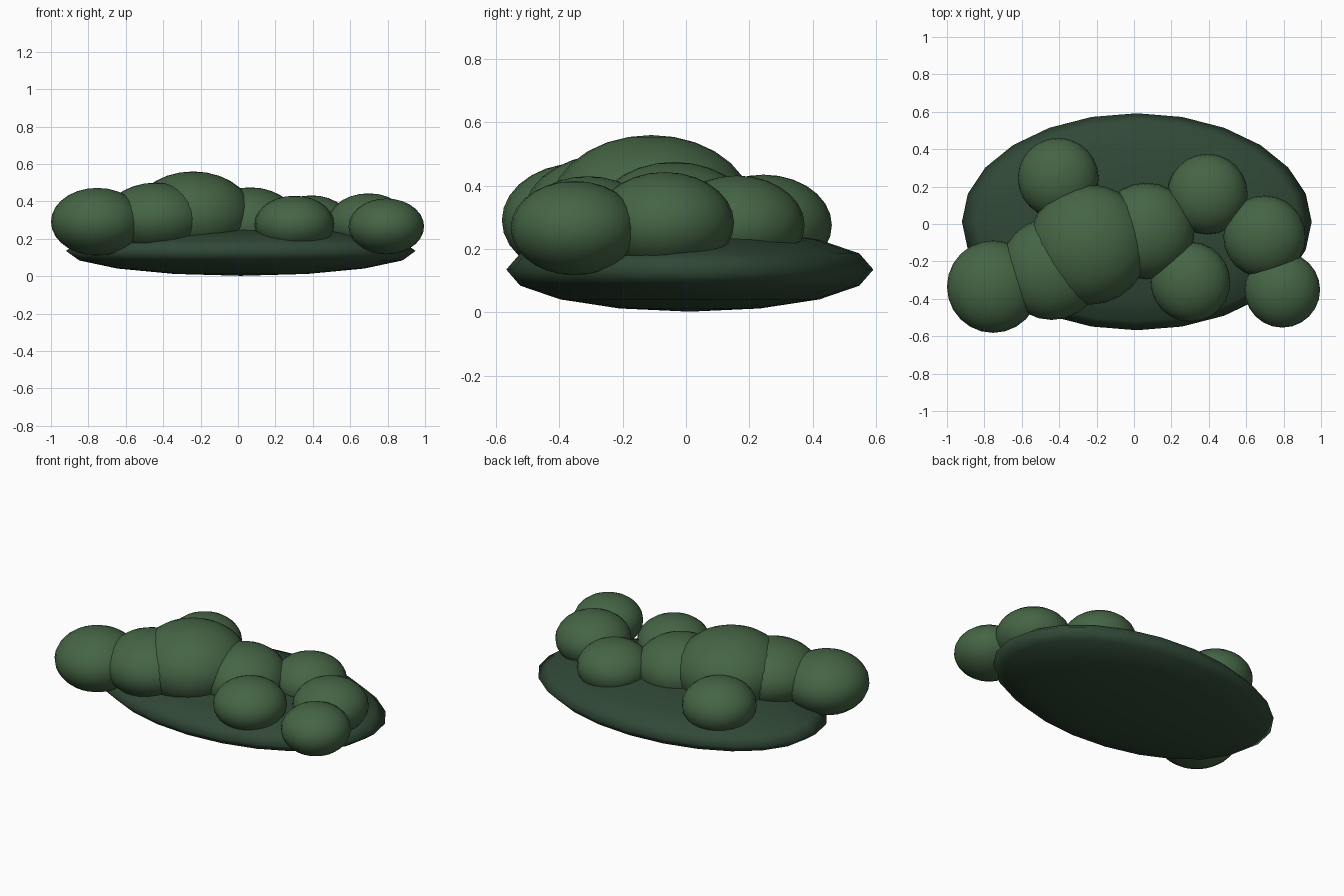
import bpy

if "Cube" in bpy.data.objects:
    bpy.data.objects.remove(bpy.data.objects["Cube"])


def material(name, color):
    m = bpy.data.materials.new(name)
    m.diffuse_color = color
    m.use_nodes = True
    m.node_tree.nodes["Principled BSDF"].inputs["Base Color"].default_value = m.diffuse_color
    return m


leaf = material("leaf_green", (0.06, 0.13, 0.06, 1))
dark = material("dark_green", (0.03, 0.065, 0.037, 1))


def ellipsoid(name, center, radii, segments, rings, mat):
    bpy.ops.mesh.primitive_uv_sphere_add(segments=segments, ring_count=rings,
                                         radius=1, location=center)
    ob = bpy.context.object
    ob.name = name
    ob.scale = radii
    bpy.ops.object.transform_apply(location=False, rotation=False, scale=True)
    bpy.ops.object.shade_smooth()
    ob.data.materials.append(mat)
    return ob


# Wide flattened base mound
ellipsoid("base_mound", (0.015, 0.012, 0.135), (0.935, 0.58, 0.133), 24, 8, dark)

# Foliage clumps: x, y, top z, horizontal radius, vertical radius
clumps = [
    (-0.753, -0.335, 0.472, 0.247, 0.181),
    (-0.44, -0.24, 0.50, 0.273, 0.19),
    (-0.24, -0.11, 0.56, 0.322, 0.235),
    (0.065, -0.038, 0.475, 0.258, 0.19),
    (0.393, 0.16, 0.432, 0.215, 0.157),
    (-0.405, 0.245, 0.435, 0.216, 0.16),
    (0.698, -0.068, 0.443, 0.22, 0.161),
    (0.302, -0.31, 0.43, 0.213, 0.152),
    (0.793, -0.352, 0.415, 0.202, 0.149),
]
for i, (x, y, top, r, rz) in enumerate(clumps, 1):
    ellipsoid(f"foliage_clump_{i}", (x, y, top - rz), (r, r, rz), 24, 14, leaf)
